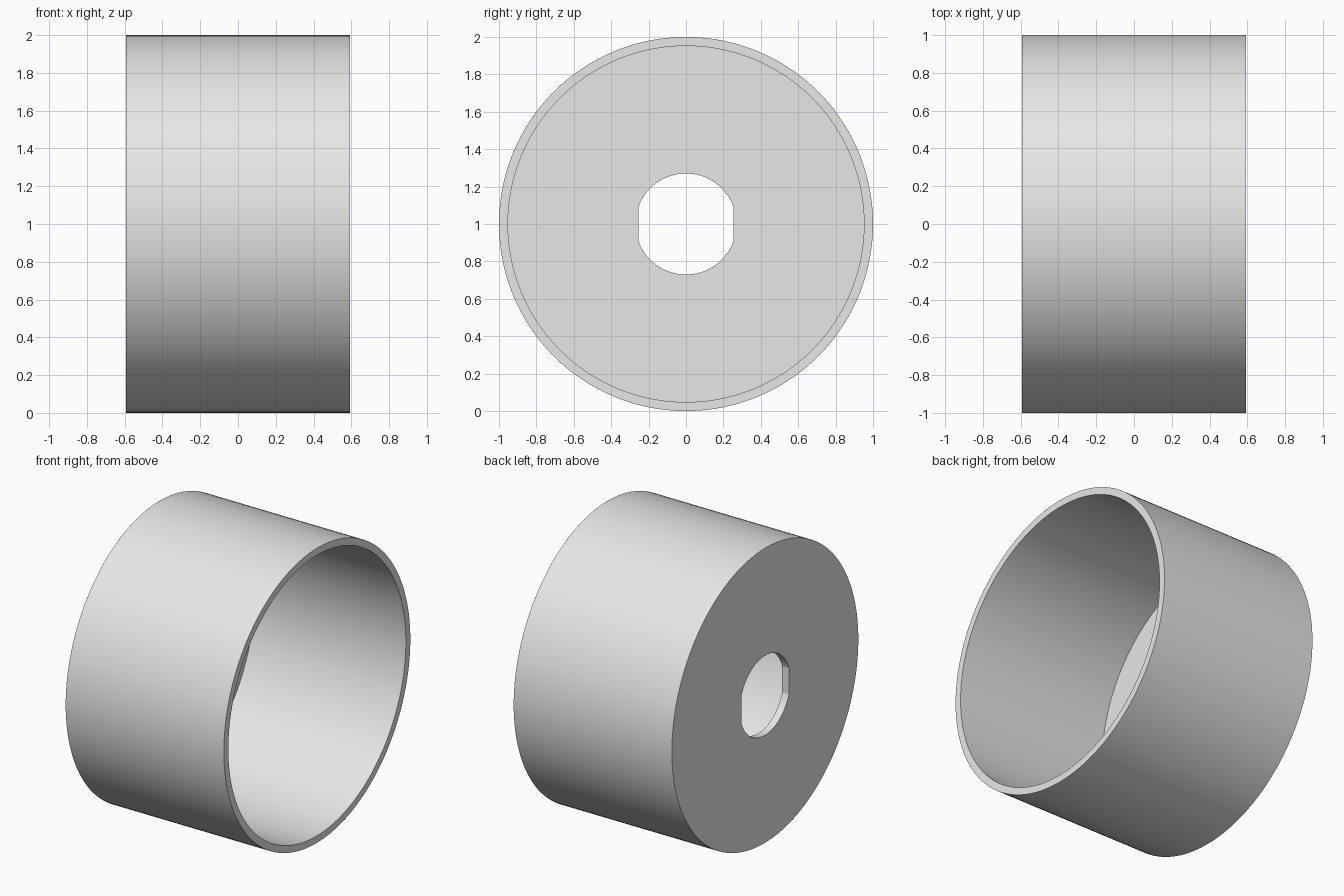
import bpy
import bmesh
from math import cos, sin, pi, radians

cube = bpy.data.objects.get("Cube")
if cube:
    bpy.data.objects.remove(cube, do_unlink=True)

SEGMENTS = 150
HALF_LENGTH = 0.594
OUTER, INNER = 1.0, 0.952
FLOOR = 0.05
HOLE, FLAT = 0.27, 0.255   # bore radius and half-width across its flats

grey = bpy.data.materials.new("plain grey")
grey.use_nodes = True
grey.diffuse_color = (0.8, 0.8, 0.8, 1)
grey.node_tree.nodes["Principled BSDF"].inputs["Base Color"].default_value = (0.8, 0.8, 0.8, 1)

bm = bmesh.new()


def ring(x, radius, limit):
    """Circle around the x axis, with y cut off at +-limit."""
    verts = []
    for i in range(SEGMENTS):
        a = 2 * pi * i / SEGMENTS
        y = max(-limit, min(limit, radius * cos(a)))
        verts.append(bm.verts.new((x, y, 1 + radius * sin(a))))
    return verts


# Closed cross-section: outer wall, open rim, inner wall, floor, double-flat bore
floor_x = -HALF_LENGTH + FLOOR
rings = [
    ring(-HALF_LENGTH, OUTER, OUTER),
    ring(HALF_LENGTH, OUTER, OUTER),
    ring(HALF_LENGTH, INNER, INNER),
    ring(floor_x, INNER, INNER),
    ring(floor_x, HOLE, FLAT),
    ring(-HALF_LENGTH, HOLE, FLAT),
]
for a, b in zip(rings, rings[1:] + rings[:1]):
    for i in range(SEGMENTS):
        j = (i + 1) % SEGMENTS
        bm.faces.new((a[i], a[j], b[j], b[i]))
bmesh.ops.recalc_face_normals(bm, faces=bm.faces)

mesh = bpy.data.meshes.new("cup_shell")
bm.to_mesh(mesh)
bm.free()
mesh.materials.append(grey)
cup = bpy.data.objects.new("cup_shell", mesh)
bpy.context.collection.objects.link(cup)

# Smooth round walls with crisp rims and bore corners
bpy.ops.object.select_all(action="DESELECT")
cup.select_set(True)
bpy.context.view_layer.objects.active = cup
bpy.ops.object.shade_smooth_by_angle(angle=radians(15))
